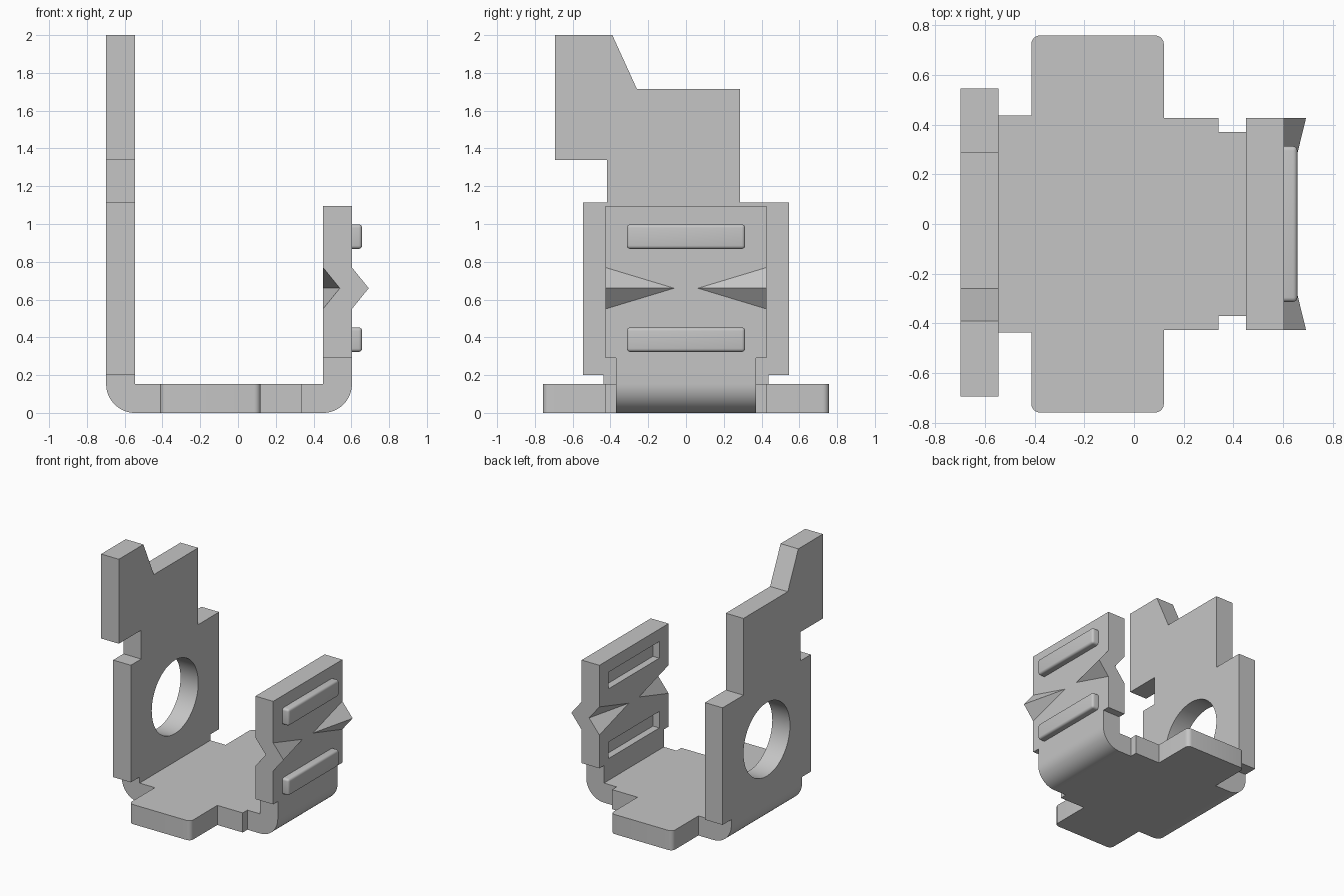
import bpy, bmesh, math
from mathutils import Vector

if "Cube" in bpy.data.objects:
    bpy.data.objects.remove(bpy.data.objects["Cube"], do_unlink=True)

# One grey for the whole bracket
grey = bpy.data.materials.new("plain grey")
grey.use_nodes = True
colour = (0.56, 0.56, 0.56, 1)
grey.diffuse_color = colour
grey.node_tree.nodes["Principled BSDF"].inputs["Base Color"].default_value = colour


def finish(bm, name):
    bmesh.ops.recalc_face_normals(bm, faces=bm.faces)
    mesh = bpy.data.meshes.new(name)
    bm.to_mesh(mesh)
    bm.free()
    obj = bpy.data.objects.new(name, mesh)
    bpy.context.collection.objects.link(obj)
    mesh.materials.append(grey)
    return obj


def prism(name, outline, axis, lo, hi):
    """Extrude a 2D outline along an axis; the outline uses the other two axes in order."""
    bm = bmesh.new()
    verts = []
    for p in outline:
        co = list(p)
        co.insert(axis, lo)
        verts.append(bm.verts.new(co))
    face = bm.faces.new(verts)
    step = Vector((0, 0, 0))
    step[axis] = hi - lo
    new = bmesh.ops.extrude_face_region(bm, geom=[face])["geom"]
    bmesh.ops.translate(bm, vec=step, verts=[v for v in new if isinstance(v, bmesh.types.BMVert)])
    return finish(bm, name)


def rect(a0, a1, b0, b1):
    return [(a0, b0), (a1, b0), (a1, b1), (a0, b1)]


def arc(cx, cy, r, start, end, n):
    return [(cx + r * math.cos(math.radians(start + (end - start) * i / n)),
             cy + r * math.sin(math.radians(start + (end - start) * i / n))) for i in range(n + 1)]


def wedge(name, x_base, x_tip, side):
    """Pyramid with its triangle at the plate edge, tapering inwards to a point."""
    bm = bmesh.new()
    edge = side * Y_SHORT
    a, b, c, d = [bm.verts.new(co) for co in (
        (x_base, edge, 0.55), (x_base, edge, 0.77), (x_tip, edge, 0.66), (x_base, side * 0.063, 0.66))]
    for tri in ((a, b, c), (a, b, d), (b, c, d), (a, c, d)):
        bm.faces.new(tri)
    return finish(bm, name)


def cut(obj, cutter):
    mod = obj.modifiers.new("cut", "BOOLEAN")
    mod.operation, mod.solver, mod.object = "DIFFERENCE", "EXACT", cutter
    bpy.context.view_layer.objects.active = obj
    bpy.context.view_layer.update()
    bpy.ops.object.modifier_apply(modifier=mod.name)
    bpy.data.objects.remove(cutter, do_unlink=True)


XL, XLI, XRI, XR = -0.698, -0.545, 0.45, 0.603   # outer and inner faces of the uprights
T = 0.153                                        # sheet thickness
Y_SHORT = 0.427
parts = []

# Tall upright with stepped top, side tab and round hole
tall = prism("tall_plate", [
    (-0.545, 0.2), (0.545, 0.2), (0.545, 1.115), (0.287, 1.115), (0.287, 1.715), (-0.26, 1.715),
    (-0.39, 2.0), (-0.693, 2.0), (-0.693, 1.34), (-0.417, 1.34), (-0.417, 1.115), (-0.545, 1.115)],
    0, XL, XLI)
cut(tall, prism("hole_cutter", arc(0, 0.66, 0.287, 0, 354.375, 63), 0, XL - 0.1, XLI + 0.1))
parts.append(tall)

# Bends: square inside corner, rounded outside corner
parts.append(prism("tall_plate_bend", arc(XL + T, T, T, 180, 270, 16) +
                   [(-0.413, 0), (-0.413, T), (XLI, T), (XLI, 0.2), (XL, 0.2)], 1, -0.437, 0.437))
parts.append(prism("short_plate_bend", arc(XR - T, T, T, 0, -90, 16) +
                   [(0.34, 0), (0.34, T), (XRI, T), (XRI, 0.29), (XR, 0.29)], 1, -0.37, 0.37))

# Floor with two rounded ears
r = 0.035
half = ([(0.34, Y_SHORT), (0.12, Y_SHORT)] + arc(0.12 - r, 0.758 - r, r, 0, 90, 6)
        + arc(-0.413 + r, 0.758 - r, r, 90, 180, 6) + [(-0.413, 0.437)])
parts.append(prism("floor", half + [(x, -y) for x, y in reversed(half)], 2, 0, T))

# Short upright with wedge notches and slots on its inner face
short = prism("short_plate", rect(-Y_SHORT, Y_SHORT, 0.29, 1.095), 0, XRI, XR)
notch = [(XRI, 0.55), (XRI + 0.089, 0.66), (XRI, 0.77)]
for side in (-1, 1):
    # the cutter is scaled slightly about its inner point so it clears the plate surfaces
    cutter = wedge("notch_cutter", XRI, XRI + 0.089, side)
    tip = Vector((XRI, side * 0.063, 0.66))
    for v in cutter.data.vertices:
        v.co = tip + (v.co - tip) * 1.05
    bm = bmesh.new()
    bm.from_mesh(cutter.data)
    back = [f for f in bm.faces if all(abs(v.co.x - XRI) < 1e-4 for v in f.verts)]
    new = bmesh.ops.extrude_face_region(bm, geom=back)["geom"]
    bmesh.ops.translate(bm, vec=(-0.05, 0, 0), verts=[v for v in new if isinstance(v, bmesh.types.BMVert)])
    bmesh.ops.delete(bm, geom=back, context="FACES_ONLY")
    bmesh.ops.recalc_face_normals(bm, faces=bm.faces)
    bm.to_mesh(cutter.data)
    bm.free()
    cut(short, cutter)
    parts.append(wedge("left_spike" if side > 0 else "right_spike", XR, 0.692, side))

# Ribs outside, matching slots inside
for name, z0, z1 in (("lower", 0.323, 0.452), ("upper", 0.868, 0.998)):
    cut(short, prism("slot_cutter", rect(-0.313, 0.313, z0, z1), 0, XRI - 0.05, XRI + 0.055))
    rib = prism(name + "_rib", rect(-0.313, 0.313, z0, z1), 0, XR, 0.657)
    bm = bmesh.new()
    bm.from_mesh(rib.data)
    edges = [e for e in bm.edges if any(v.co.x > XR + 0.01 for v in e.verts)]
    bmesh.ops.bevel(bm, geom=edges, offset=0.018, segments=4, profile=0.5, affect="EDGES")
    bm.to_mesh(rib.data)
    bm.free()
    parts.append(rib)
parts.append(short)

# Smooth curves, keep sharp edges
bpy.ops.object.select_all(action="DESELECT")
for obj in parts:
    obj.select_set(True)
bpy.context.view_layer.objects.active = parts[0]
bpy.ops.object.shade_smooth_by_angle(angle=math.radians(30))
